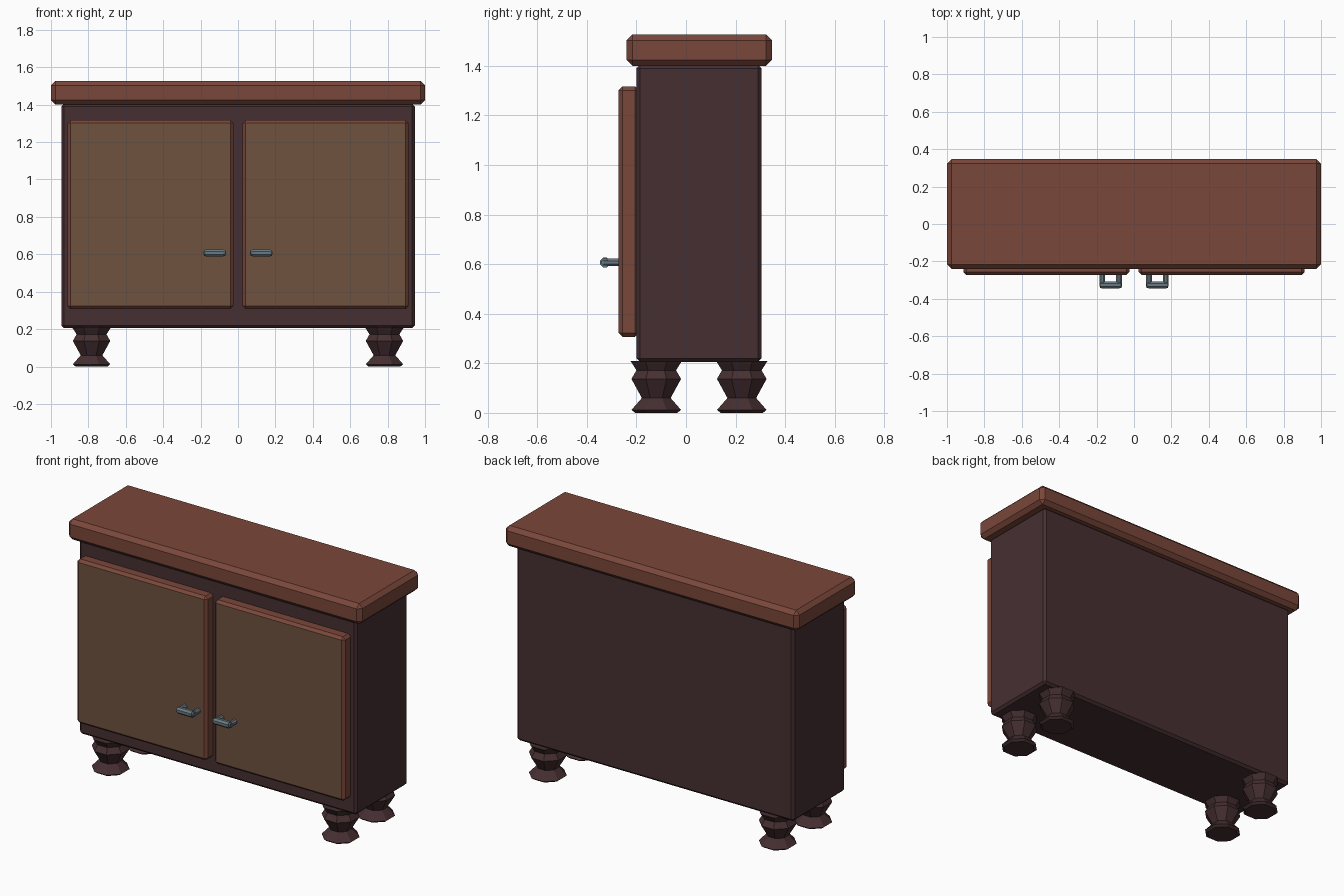
import bpy, bmesh, math
from mathutils import Vector

if "Cube" in bpy.data.objects:
    bpy.data.objects.remove(bpy.data.objects["Cube"])


def material(name, srgb):
    m = bpy.data.materials.new(name)
    m.diffuse_color = [(c / 255 / 12.92 if c < 10 else ((c / 255 + 0.055) / 1.055) ** 2.4) for c in srgb] + [1]
    m.use_nodes = True
    m.node_tree.nodes["Principled BSDF"].inputs["Base Color"].default_value = m.diffuse_color
    return m


red_wood = material("red wood", (122, 71, 58))
dark_wood = material("dark wood", (70, 47, 49))
tan_panel = material("tan panel", (112, 82, 63))
steel = material("grey steel", (106, 121, 129))


def finish(name, bm, *mats):
    bmesh.ops.recalc_face_normals(bm, faces=bm.faces)
    me = bpy.data.meshes.new(name)
    bm.to_mesh(me)
    bm.free()
    for m in mats:
        me.materials.append(m)
    ob = bpy.data.objects.new(name, me)
    bpy.context.collection.objects.link(ob)
    return ob


def box(lo, hi, bevel):
    """Chamfered box between two corners."""
    bm = bmesh.new()
    bmesh.ops.create_cube(bm, size=1)
    lo, hi = Vector(lo), Vector(hi)
    for v in bm.verts:
        v.co = (lo + hi) / 2 + v.co * (hi - lo)
    bmesh.ops.bevel(bm, geom=bm.edges[:], offset=bevel, segments=1, affect='EDGES')
    return bm


def rings(bm, loops):
    """Skin a list of vertex rings and cap both ends."""
    vs = [[bm.verts.new(p) for p in loop] for loop in loops]
    n = len(vs[0])
    for a, b in zip(vs, vs[1:]):
        for i in range(n):
            bm.faces.new((a[i], a[(i + 1) % n], b[(i + 1) % n], b[i]))
    bm.faces.new(vs[0])
    bm.faces.new(vs[-1])


ANGLES = [math.radians(22.5 + 45 * i) for i in range(8)]
FLAT = 1 / math.cos(math.radians(22.5))   # half-width to corner radius

# Cabinet carcass and worktop
finish("cabinet_body", box((-0.945, -0.2, 0.205), (0.945, 0.305, 1.405), 0.015), dark_wood)
finish("worktop", box((-1, -0.24, 1.4), (1, 0.347, 1.527), 0.024), red_wood)

# Turned feet: (half-width, height)
FOOT = [(0.085, 0), (0.1, 0.012), (0.058, 0.06), (0.1, 0.137), (0.08, 0.172), (0.104, 0.21)]
for sx, side in ((-1, "left"), (1, "right")):
    for y, place in ((-0.12, "front"), (0.225, "back")):
        bm = bmesh.new()
        rings(bm, [[(sx * 0.783 + r * FLAT * math.cos(a), y + r * FLAT * math.sin(a), z)
                    for a in ANGLES] for r, z in FOOT])
        finish(f"{place}_{side}_foot", bm, dark_wood)

    # Door with a tan front face and chamfered wooden edge
    x0, x1 = sorted((sx * 0.025, sx * 0.912))
    bm = box((x0, -0.273, 0.307), (x1, -0.19, 1.317), 0.016)
    bm.normal_update()
    for f in bm.faces:
        f.material_index = 1 if f.normal.y < -0.95 else 0
    finish(f"{side}_door", bm, red_wood, tan_panel)

    # Handle: two prongs and a thicker grip bar
    bm = bmesh.new()
    z, r = 0.607, 0.015
    for px in (0.08, 0.17):
        rings(bm, [[(sx * px + r * FLAT * math.cos(a), y, z + r * FLAT * math.sin(a))
                    for a in ANGLES] for y in (-0.265, -0.333)])
    for r, xs in ((0.0195, (0.077, 0.173)), (0.015, (0.067, 0.183))):
        rings(bm, [[(sx * x, -0.3265 + r * FLAT * math.cos(a), z + r * FLAT * math.sin(a))
                    for a in ANGLES] for x in xs])
    finish(f"{side}_handle", bm, steel)
